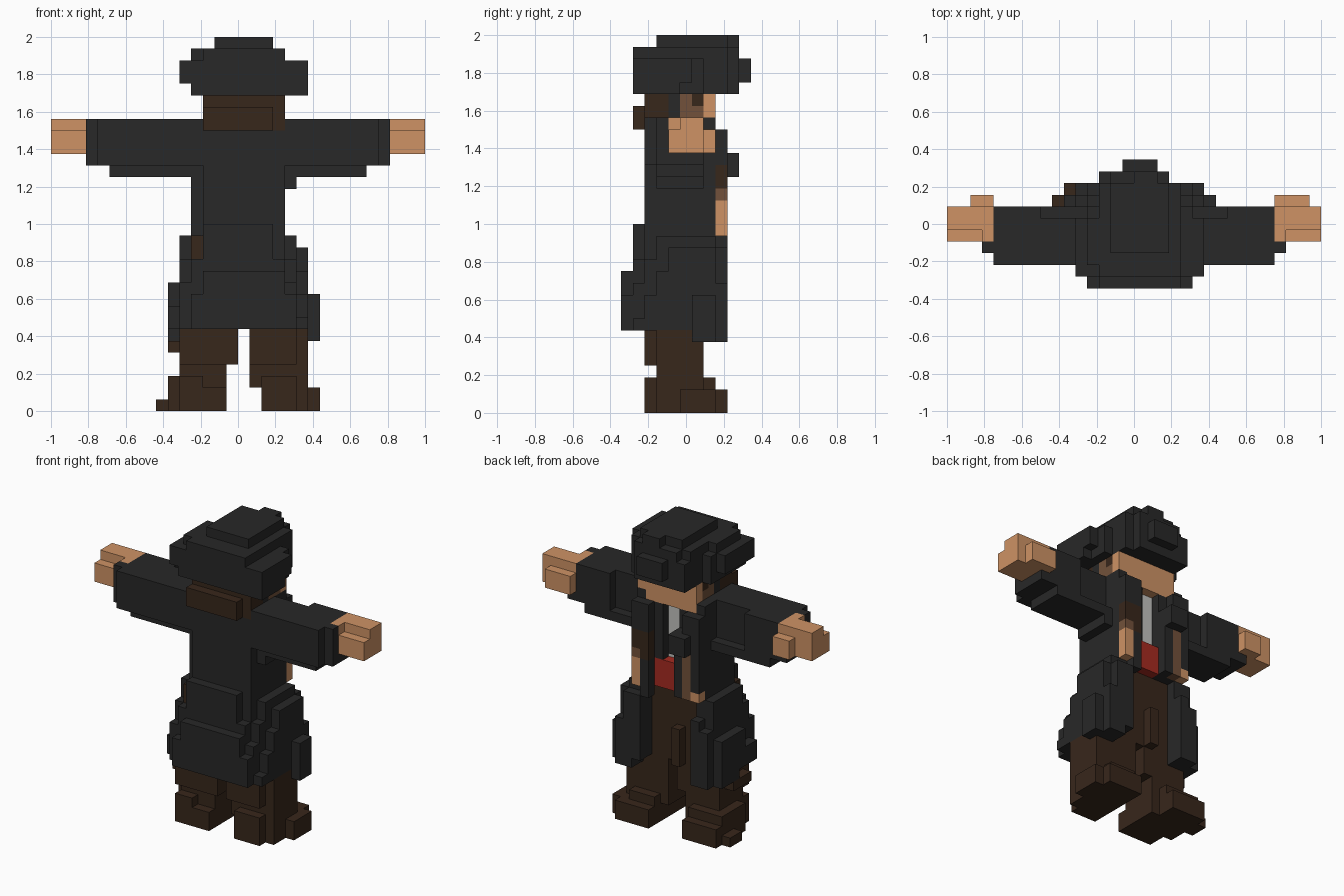
import bpy
import bmesh

cube = bpy.data.objects.get("Cube")
if cube:
    bpy.data.objects.remove(cube, do_unlink=True)

V = 1 / 16          # edge of one block
DEPTH = 11          # blocks from back to front

COLOURS = {
    "charcoal_cloth": (0.021, 0.021, 0.021),
    "dark_brown": (0.039, 0.020, 0.011),
    "skin": (0.62, 0.29, 0.13),
    "mid_brown": (0.17, 0.083, 0.043),
    "red_cloth": (0.38, 0.024, 0.015),
    "pale_grey": (0.54, 0.54, 0.52),
}
mats = {}
for name, rgb in COLOURS.items():
    m = bpy.data.materials.new(name)
    m.use_nodes = True
    m.diffuse_color = (*rgb, 1)
    bsdf = next(n for n in m.node_tree.nodes if n.type == 'BSDF_PRINCIPLED')
    bsdf.inputs["Base Color"].default_value = (*rgb, 1)
    bsdf.inputs["Roughness"].default_value = 0.9
    mats[name] = m

cells = {}          # block position -> (part, colour); later boxes replace earlier ones


def box(part, colour, x0, x1, y0, y1, z0, z1):
    for x in range(x0, x1):
        for y in range(y0, y1):
            for z in range(z0, z1):
                cells[x, y, z] = (part, colour)


def boxes(part, colour, *rows):
    for r in rows:
        box(part, colour, *r)


# Trousers and boots
boxes("trousers", "dark_brown",
      (-4, 4, 2, 7, 7, 15), (-1, 0, 7, 8, 7, 11))
boxes("right_leg", "dark_brown",
      (-5, 0, 2, 7, 4, 7), (-5, -1, 3, 7, 3, 4), (-6, -5, 3, 6, 5, 6))
boxes("right_boot", "dark_brown",
      (-5, -1, 2, 7, 0, 2), (-5, -3, 2, 7, 2, 3), (-3, -1, 3, 7, 2, 3),
      (-6, -5, 4, 8, 0, 3), (-5, -2, 7, 8, 0, 3), (-6, -2, 8, 9, 0, 2),
      (-7, -6, 6, 8, 0, 1))
boxes("left_leg", "dark_brown",
      (1, 6, 3, 7, 4, 7), (1, 5, 2, 3, 4, 7), (1, 6, 3, 7, 2, 4))
boxes("left_boot", "dark_brown",
      (2, 5, 2, 7, 0, 3), (2, 5, 7, 8, 0, 3), (2, 6, 8, 9, 0, 2),
      (5, 6, 3, 8, 0, 2), (6, 7, 5, 8, 0, 2))

# Coat body, open at the front
boxes("coat", "charcoal_cloth",
      (-4, 4, 3, 7, 15, 25), (-3, 4, 2, 3, 13, 21), (-4, 4, 2, 3, 21, 25),
      (1, 4, 7, 8, 15, 25), (-4, -1, 7, 8, 15, 25), (4, 5, 3, 7, 19, 20),
      (-3, 3, 1, 2, 12, 16), (-4, 4, 2, 3, 7, 13),
      (-4, -3, 3, 8, 7, 15), (3, 4, 3, 8, 7, 15))
# Skirt flaring outwards in steps
boxes("coat_skirt", "charcoal_cloth",
      (-5, -4, 3, 8, 7, 15), (4, 5, 3, 8, 7, 15),
      (-5, -4, 2, 3, 7, 13), (4, 5, 2, 3, 7, 13),
      (-4, 4, 1, 2, 7, 13), (-5, 5, 1, 2, 7, 11), (5, 6, 1, 2, 7, 8),
      (5, 6, 2, 3, 7, 10), (5, 6, 3, 4, 7, 12), (5, 6, 4, 8, 7, 14),
      (-3, 4, 0, 1, 10, 12), (-4, 5, 0, 1, 7, 10),
      (-6, -5, 2, 4, 7, 9), (-6, -5, 4, 8, 7, 11), (-6, -5, 5, 8, 6, 7),
      (6, 7, 6, 8, 6, 10))
# Front edges and lapels of the coat
boxes("coat_front", "charcoal_cloth",
      (3, 5, 8, 9, 7, 14), (5, 6, 8, 9, 7, 11), (4, 6, 7, 9, 6, 7),
      (-4, -3, 8, 9, 7, 13), (-5, -4, 8, 9, 7, 12), (-5, -3, 7, 9, 6, 7),
      (2, 4, 8, 9, 18, 24), (2, 3, 8, 9, 14, 18),
      (-4, -1, 8, 9, 16, 22), (-2, -1, 8, 9, 15, 16), (-4, -2, 8, 9, 22, 24),
      (-3, -1, 9, 10, 20, 22))

# Shirt, sash and hanging trinkets
box("shirt", "pale_grey", -1, 1, 6, 7, 18, 24)
box("sash", "red_cloth", -1, 3, 6, 8, 15, 18)
box("left_strap", "dark_brown", 3, 4, 8, 9, 19, 21)
box("left_strap", "mid_brown", 3, 4, 8, 9, 18, 19)
box("left_strap", "dark_brown", 2, 3, 8, 9, 18, 21)
box("left_pouch", "skin", 3, 4, 8, 9, 15, 18)
box("right_strap", "mid_brown", -3, -2, 8, 9, 15, 20)
box("right_pouch", "skin", -4, -3, 8, 9, 15, 16)

# Sleeves and hands
for side, s in (("left", 1), ("right", -1)):
    def limb(part, colour, a, b, *rest):
        box(side + part, colour, *((a, b) if s > 0 else (-b, -a)), *rest)
    limb("_sleeve", "charcoal_cloth", 4, 12, 2, 6, 21, 25)
    limb("_sleeve", "charcoal_cloth", 8, 12, 6, 7, 21, 25)
    limb("_sleeve", "charcoal_cloth", 12, 13, 3, 7, 21, 25)
    limb("_sleeve", "charcoal_cloth", 4, 11, 3, 7, 20, 21)
    limb("_hand", "skin", 13, 16, 4, 7, 22, 24)
    limb("_hand", "skin", 12, 16, 5, 7, 24, 25)
    limb("_hand", "skin", 12, 13, 4, 5, 24, 25)
    limb("_hand", "skin", 12, 15 if s > 0 else 14, 7, 8, 22, 24)

# Head and hair
box("head", "skin", -3, 4, 3, 8, 25, 28)
box("head", "skin", -3, 3, 3, 8, 24, 25)
box("hair", "dark_brown", -3, 4, 2, 4, 24, 28)
box("hair", "dark_brown", -3, 3, 1, 2, 24, 26)
for x in (-3, 3):
    box("hair", "charcoal_cloth", x, x + 1, 4, 5, 25, 27)
    box("head", "mid_brown", x, x + 1, 5, 7, 25, 27)
    box("eyes", "dark_brown", x, x + 1, 6, 7, 26, 27)

# Three-cornered hat: wide brim corners at the back, one point at the front
boxes("hat", "charcoal_cloth",
      (-4, 6, 1, 5, 27, 28), (-4, 5, 5, 7, 27, 28), (-3, 4, 7, 9, 27, 28),
      (-5, 6, 1, 6, 28, 30), (-4, 5, 6, 7, 28, 30), (-3, 4, 7, 9, 28, 30),
      (-3, 3, 9, 10, 27, 30), (-1, 2, 10, 11, 28, 30),
      (-3, 4, 1, 2, 30, 31), (-4, 4, 2, 6, 30, 31), (-3, 4, 6, 9, 30, 31),
      (-2, 3, 9, 10, 30, 31), (-2, 3, 3, 9, 31, 32), (0, 2, 9, 10, 31, 32))

# Each part becomes one mesh holding only its exposed block faces
SIDES = [(axis, d) for axis in range(3) for d in (0, 1)]
for part in dict.fromkeys(p for p, c in cells.values()):
    names = list(dict.fromkeys(c for p, c in cells.values() if p == part))
    bm = bmesh.new()
    for pos, (p, colour) in cells.items():
        if p != part:
            continue
        for axis, d in SIDES:
            near = list(pos)
            near[axis] += 2 * d - 1
            if tuple(near) in cells:
                continue
            u, w = (axis + 1) % 3, (axis + 2) % 3
            ring = [(0, 0), (1, 0), (1, 1), (0, 1)]
            verts = []
            for a, b in (ring if d else ring[::-1]):
                q = list(pos)
                q[axis] += d
                q[u] += a
                q[w] += b
                verts.append(bm.verts.new((q[0] * V, (q[1] - DEPTH / 2) * V, q[2] * V)))
            bm.faces.new(verts).material_index = names.index(colour)
    bmesh.ops.remove_doubles(bm, verts=bm.verts, dist=0.001)
    mesh = bpy.data.meshes.new(part)
    bm.to_mesh(mesh)
    bm.free()
    for n in names:
        mesh.materials.append(mats[n])
    bpy.context.scene.collection.objects.link(bpy.data.objects.new(part, mesh))
